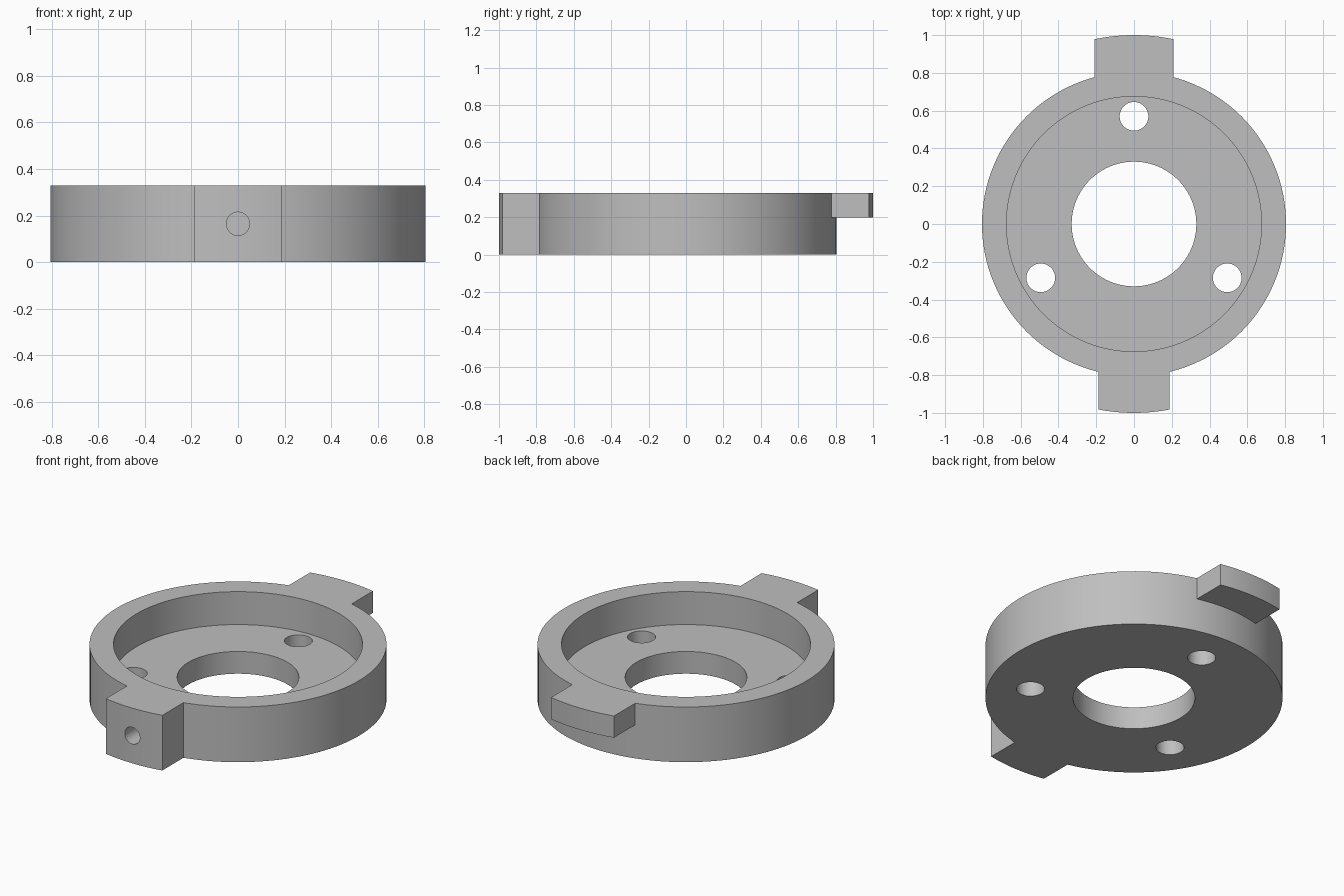
import bpy, bmesh, math
from mathutils import Matrix, Vector

if "Cube" in bpy.data.objects:
    bpy.data.objects.remove(bpy.data.objects["Cube"], do_unlink=True)

HEIGHT, FLOOR = 0.33, 0.133

grey = bpy.data.materials.new("plain grey")
grey.use_nodes = True
colour = (0.52, 0.52, 0.52, 1)
grey.diffuse_color = colour
grey.node_tree.nodes["Principled BSDF"].inputs["Base Color"].default_value = colour


def finish(name, bm):
    bmesh.ops.recalc_face_normals(bm, faces=bm.faces[:])
    mesh = bpy.data.meshes.new(name)
    bm.to_mesh(mesh)
    bm.free()
    mesh.materials.append(grey)
    obj = bpy.data.objects.new(name, mesh)
    bpy.context.collection.objects.link(obj)
    return obj


def cylinder(name, radius, z0, z1, sides, matrix=Matrix()):
    bm = bmesh.new()
    bmesh.ops.create_cone(bm, cap_ends=True, segments=sides, radius1=radius,
                          radius2=radius, depth=z1 - z0,
                          matrix=matrix @ Matrix.Translation((0, 0, (z0 + z1) / 2)))
    return finish(name, bm)


def tab(name, half_width, side, z0):
    # Straight sides, rounded outer end concentric with the ring
    bm = bmesh.new()
    spread = math.asin(half_width)
    angles = [spread * (i / 8 - 1) for i in range(17)]
    outline = [(math.sin(a), math.cos(a)) for a in angles]
    outline += [(half_width, 0.72), (-half_width, 0.72)]
    face = bm.faces.new([bm.verts.new((x, side * y, z0)) for x, y in outline])
    ext = bmesh.ops.extrude_face_region(bm, geom=[face])
    top = [v for v in ext["geom"] if isinstance(v, bmesh.types.BMVert)]
    bmesh.ops.translate(bm, verts=top, vec=(0, 0, HEIGHT - z0))
    return finish(name, bm)


# Ring body and its two tabs
body = cylinder("ring_body", 0.805, 0, HEIGHT, 128)
parts = [(tab("front_tab", 0.187, -1, 0), "UNION"),
         (tab("back_tab", 0.208, 1, 0.2), "UNION")]

# Recess, centre bore and three mounting holes
parts.append((cylinder("recess_cutter", 0.675, FLOOR, 0.5, 128), "DIFFERENCE"))
parts.append((cylinder("bore_cutter", 0.33, -0.1, 0.5, 96), "DIFFERENCE"))
for i in range(3):
    a = math.radians(90 + 120 * i)
    place = Matrix.Translation(Vector((math.cos(a), math.sin(a), 0)) * 0.57)
    parts.append((cylinder("mounting_hole_cutter", 0.076, -0.1, 0.25, 48, place), "DIFFERENCE"))

# Blind hole in the front tab
facing = Matrix.Translation((0, 0, HEIGHT / 2)) @ Matrix.Rotation(math.pi / 2, 4, "X")
parts.append((cylinder("blind_hole_cutter", 0.05, 0.75, 1.1, 48, facing), "DIFFERENCE"))

for obj, operation in parts:
    mod = body.modifiers.new(obj.name, "BOOLEAN")
    mod.operation, mod.object, mod.solver = operation, obj, "EXACT"

# Apply the cuts and remove the helpers
bpy.context.view_layer.update()
evaluated = body.evaluated_get(bpy.context.evaluated_depsgraph_get())
result = bpy.data.meshes.new_from_object(evaluated)
body.modifiers.clear()
body.data = result
for obj, _ in parts:
    bpy.data.objects.remove(obj, do_unlink=True)
result.materials.clear()
result.materials.append(grey)
for poly in result.polygons:
    poly.material_index = 0

bpy.ops.object.select_all(action="DESELECT")
body.select_set(True)
bpy.context.view_layer.objects.active = body
bpy.ops.object.shade_smooth_by_angle(angle=math.radians(30))
